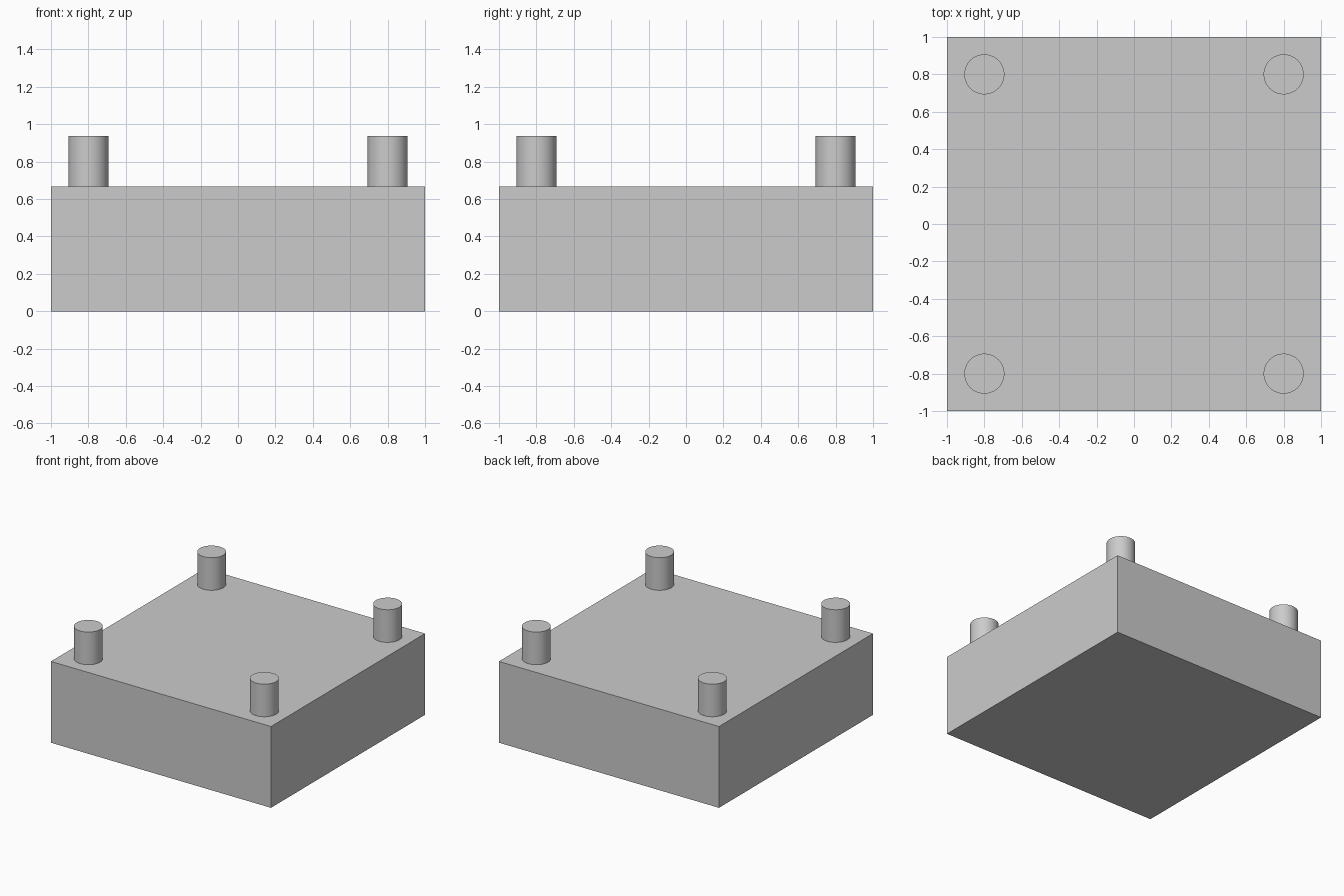
import bpy
import math

if "Cube" in bpy.data.objects:
    bpy.data.objects.remove(bpy.data.objects["Cube"])

BLOCK_H = 0.668
PEG_TOP = 0.936
PEG_R = 0.107
PEG_OFFSET = 0.8

# Square base block
bpy.ops.mesh.primitive_cube_add(size=1, location=(0, 0, BLOCK_H / 2))
block = bpy.context.object
block.name = "base_block"
block.scale = (2, 2, BLOCK_H)
bpy.ops.object.transform_apply(location=False, rotation=False, scale=True)


def add_peg(name, x, y):
    """Upright round peg standing on the block."""
    height = PEG_TOP - BLOCK_H
    bpy.ops.mesh.primitive_cylinder_add(
        vertices=64, radius=PEG_R, depth=height,
        location=(x, y, BLOCK_H + height / 2))
    bpy.context.object.name = name
    bpy.ops.object.shade_smooth_by_angle(angle=math.radians(30))


# One peg near each corner
for y_name, sy in (("front", -1), ("back", 1)):
    for x_name, sx in (("left", -1), ("right", 1)):
        add_peg(f"{y_name}_{x_name}_peg", sx * PEG_OFFSET, sy * PEG_OFFSET)
